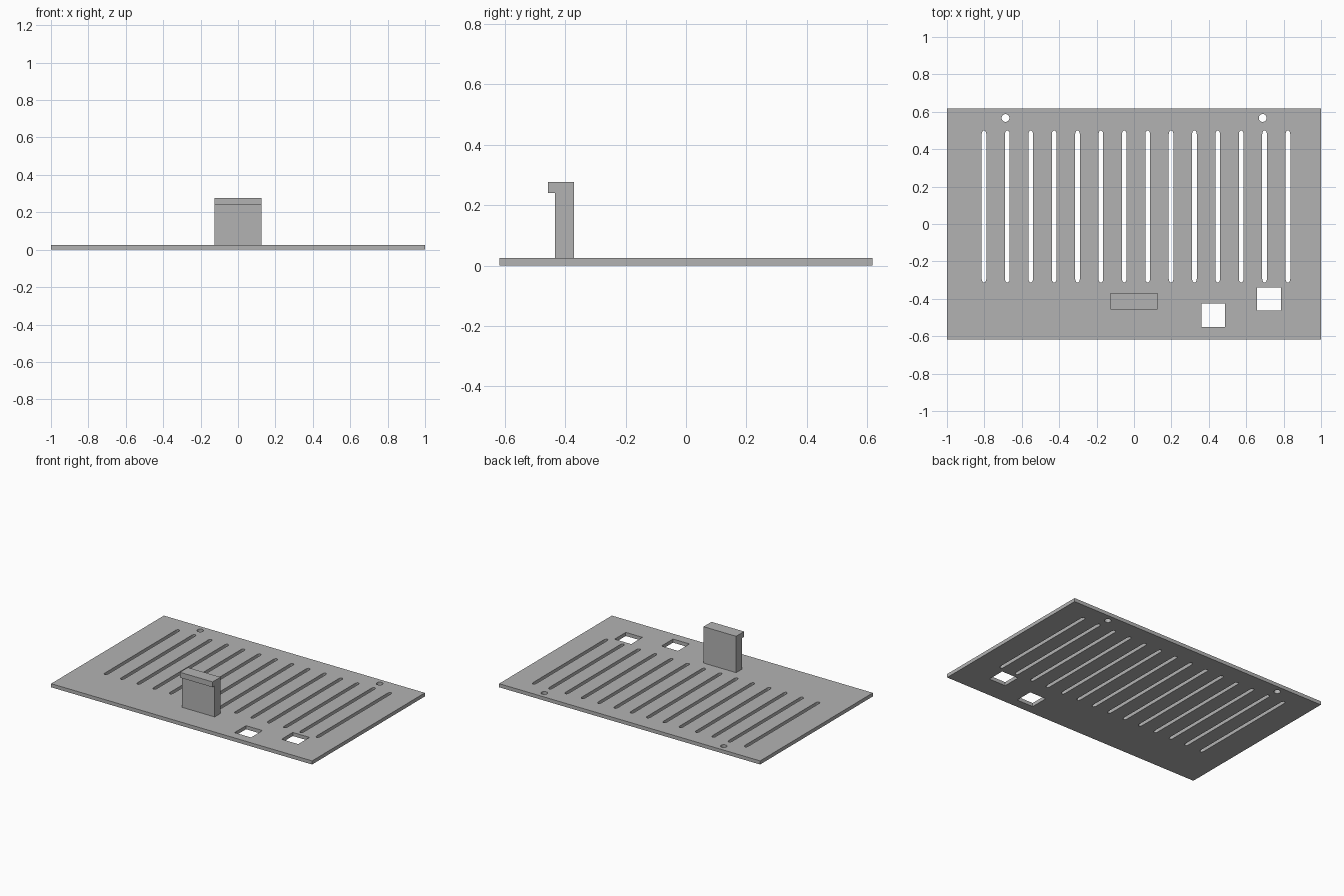
import bpy
import math

cube = bpy.data.objects.get("Cube")
if cube:
    bpy.data.objects.remove(cube, do_unlink=True)

grey = bpy.data.materials.new("plain grey")
grey.use_nodes = True
colour = (0.45, 0.45, 0.45, 1)
grey.diffuse_color = colour
grey.node_tree.nodes["Principled BSDF"].inputs["Base Color"].default_value = colour


def rectangle(x0, x1, y0, y1):
    return [(x0, y0), (x1, y0), (x1, y1), (x0, y1)]


def slot(x, y0, y1, radius, cap, steps=8):
    """Long hole with a rounded cap at each end."""
    points = []
    for end, start in ((y1 - cap, 0), (y0 + cap, math.pi)):
        for i in range(steps + 1):
            a = start + math.pi * i / steps
            points.append((x + radius * math.cos(a), end + cap * math.sin(a)))
    return points


def circle(x, y, radius, steps=24):
    return [(x + radius * math.cos(math.tau * i / steps),
             y + radius * math.sin(math.tau * i / steps)) for i in range(steps)]


def extruded(name, outlines, depth):
    """Filled flat outlines, inner ones being holes, given a thickness."""
    curve = bpy.data.curves.new(name, "CURVE")
    curve.dimensions = "2D"
    curve.fill_mode = "BOTH"
    curve.extrude = depth / 2
    for outline in outlines:
        spline = curve.splines.new("POLY")
        spline.points.add(len(outline) - 1)
        for point, (u, v) in zip(spline.points, outline):
            point.co = (u, v, 0, 1)
        spline.use_cyclic_u = True
        spline.use_smooth = False
    obj = bpy.data.objects.new(name, curve)
    bpy.context.collection.objects.link(obj)
    bpy.ops.object.select_all(action="DESELECT")
    obj.select_set(True)
    bpy.context.view_layer.objects.active = obj
    bpy.ops.object.convert(target="MESH")
    obj = bpy.context.object
    obj.name = name
    obj.data.materials.clear()
    obj.data.materials.append(grey)
    bpy.ops.object.shade_flat()
    return obj


# Base plate with vent slots, screw holes and two square openings
thickness = 0.025
outlines = [rectangle(-1, 1, -0.617, 0.617)]
outlines += [slot(-0.802 + 0.125 * i, -0.313, 0.5, 0.0125, 0.02) for i in range(14)]
outlines += [circle(x, 0.567, 0.021) for x in (-0.687, 0.688)]
outlines += [rectangle(0.36, 0.486, -0.552, -0.426),
             rectangle(0.658, 0.786, -0.463, -0.34)]
plate = extruded("vent_plate", outlines, thickness)
plate.location.z = thickness / 2

# Upright latch with a lip facing forward, profile in y and z
profile = [(-0.37, 0.02), (-0.37, 0.277), (-0.457, 0.277),
           (-0.457, 0.24), (-0.433, 0.24), (-0.433, 0.02)]
latch = extruded("latch", [profile], 0.25)
latch.rotation_euler = (math.pi / 2, 0, math.pi / 2)
